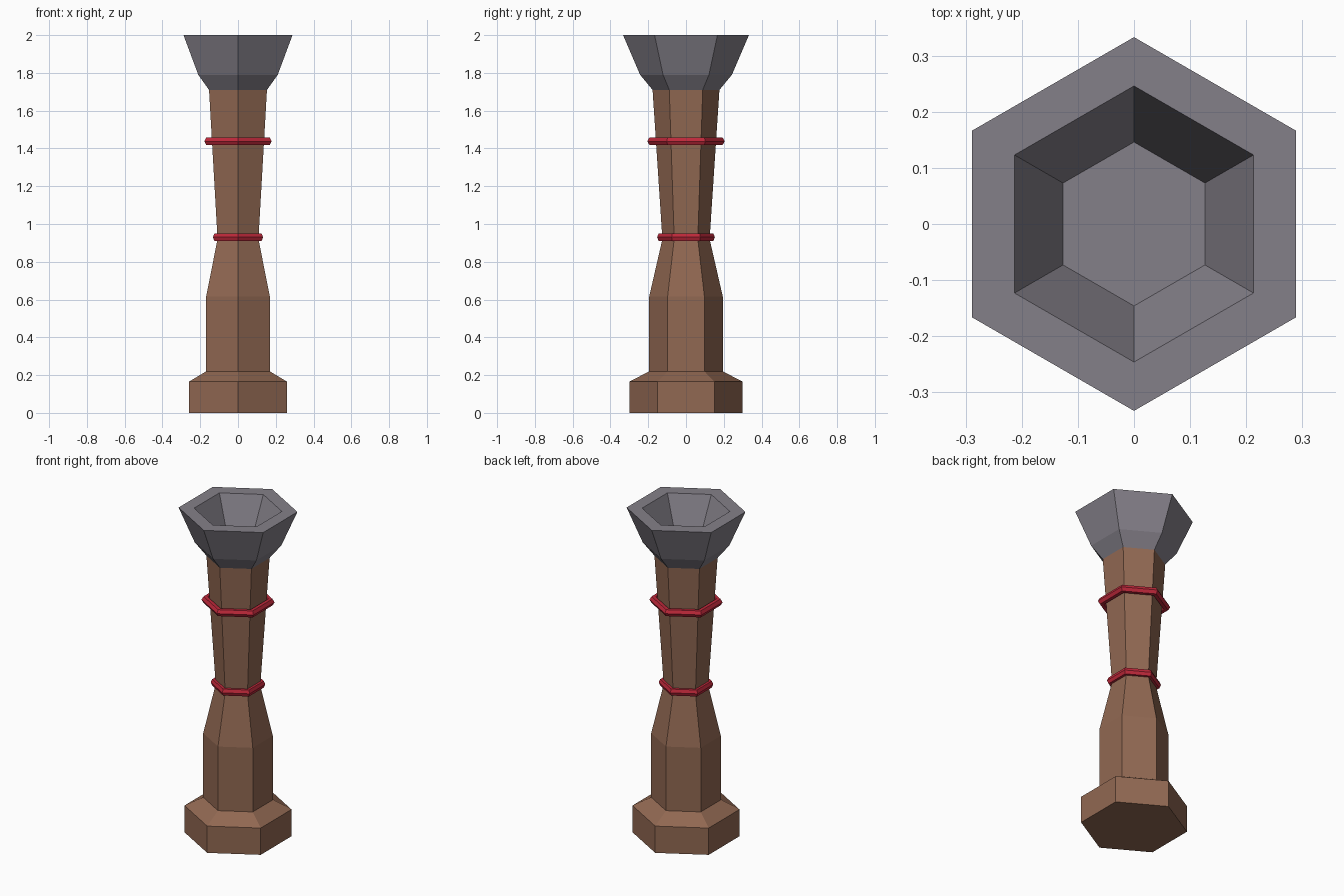
import bpy, bmesh, math

if "Cube" in bpy.data.objects:
    bpy.data.objects.remove(bpy.data.objects["Cube"])

SIDES = 6


def material(name, rgb):
    m = bpy.data.materials.new(name)
    lin = [((c / 255 + 0.055) / 1.055) ** 2.4 for c in rgb]
    m.diffuse_color = (*lin, 1)
    m.use_nodes = True
    m.node_tree.nodes["Principled BSDF"].inputs["Base Color"].default_value = m.diffuse_color
    return m


wood = material("brown wood", (145, 104, 82))
stone = material("grey stone", (132, 128, 137))
red = material("red band", (190, 40, 58))


def lathe(name, profile, mat, closed=False):
    """Turn a (radius, z) profile into a hexagonal solid, corners on the y axis."""
    bm = bmesh.new()
    rings = []
    for r, z in profile:
        angles = [math.pi / 2 + 2 * math.pi * i / SIDES for i in range(SIDES)]
        rings.append([bm.verts.new((r * math.cos(a), r * math.sin(a), z)) for a in angles])
    pairs = list(zip(rings, rings[1:]))
    if closed:
        pairs.append((rings[-1], rings[0]))
    else:
        bm.faces.new(rings[0])
        bm.faces.new(rings[-1])
    for a, b in pairs:
        for i in range(SIDES):
            j = (i + 1) % SIDES
            bm.faces.new((a[i], a[j], b[j], b[i]))
    bmesh.ops.recalc_face_normals(bm, faces=bm.faces)
    mesh = bpy.data.meshes.new(name)
    bm.to_mesh(mesh)
    bm.free()
    mesh.materials.append(mat)
    obj = bpy.data.objects.new(name, mesh)
    bpy.context.collection.objects.link(obj)
    return obj


# Wooden foot and waisted column
lathe("column", [(0.30, 0), (0.30, 0.165), (0.195, 0.22), (0.195, 0.615),
                 (0.125, 0.92), (0.177, 1.71)], wood)

# Stone bowl with a hollow top
lathe("bowl", [(0.177, 1.71), (0.243, 1.79), (0.333, 2.0),
               (0.246, 2.0), (0.146, 1.79)], stone)


# Red bands around the column
def band(name, outer, z, width):
    section = [(outer - width + width * math.cos(k * math.pi / 3),
                z + 0.023 * math.sin(k * math.pi / 3)) for k in range(6)]
    lathe(name, section, red, closed=True)


band("upper_band", 0.205, 1.438, 0.023)
band("lower_band", 0.153, 0.93, 0.017)
